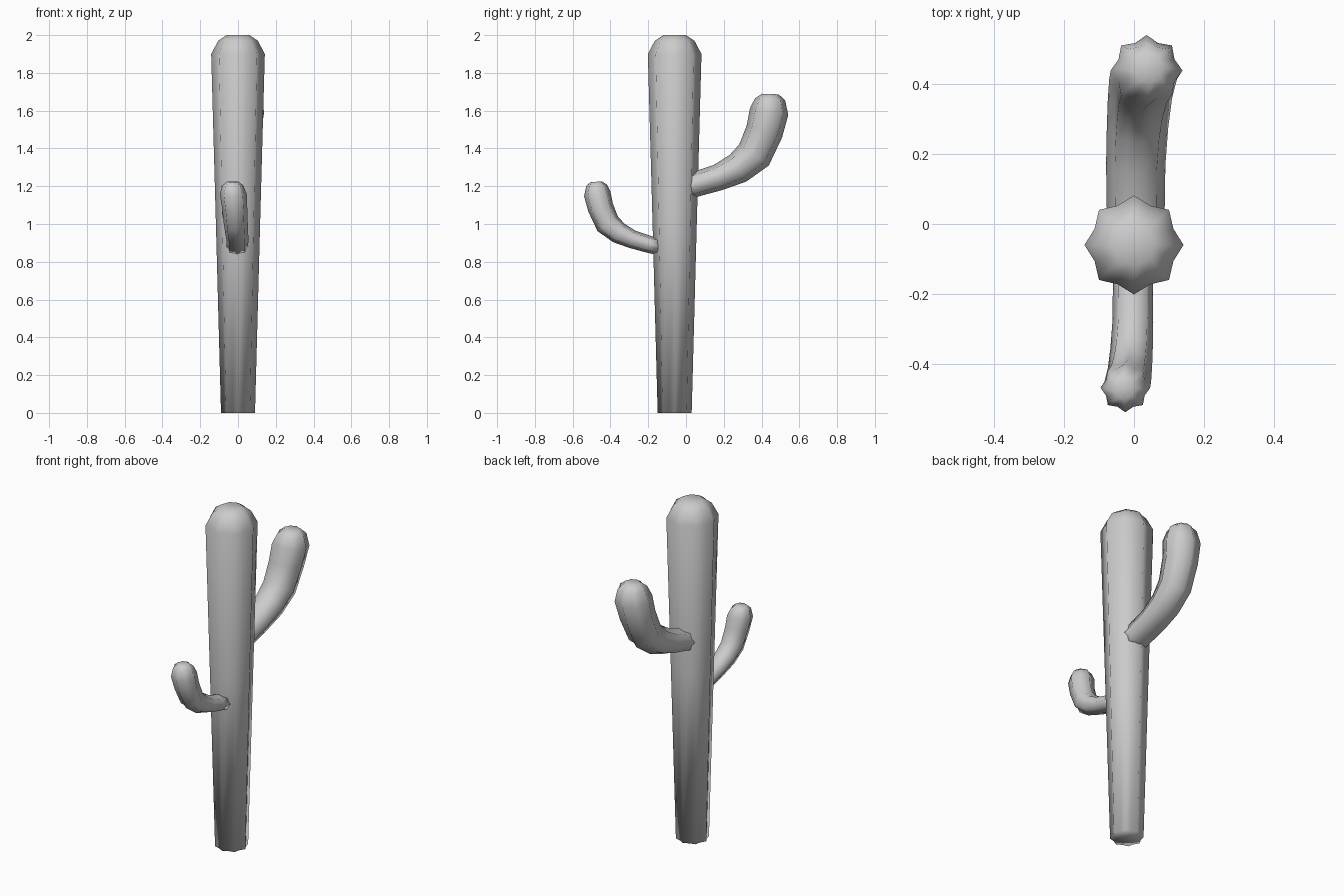
import bpy, bmesh
from math import cos, sin, pi
from mathutils import Vector

if "Cube" in bpy.data.objects:
    bpy.data.objects.remove(bpy.data.objects["Cube"])

RIBS = 8


def ribbed_tube(name, rings):
    """Loft star-shaped rings: (centre, side radius, depth radius, valley ratio)."""
    bm = bmesh.new()
    loops = []
    n = len(rings)
    for i, (c, rx, rd, valley) in enumerate(rings):
        a = rings[max(i - 1, 0)][0]
        b = rings[min(i + 1, n - 1)][0]
        t = Vector(b) - Vector(a)
        t.x = 0
        t.normalize()
        side = Vector((1, 0, 0))
        depth = t.cross(side)
        loop = []
        for k in range(RIBS * 2):
            ang = pi * k / RIBS
            f = valley if k % 2 else 1.0
            loop.append(bm.verts.new(Vector(c) + side * (cos(ang) * rx * f)
                                     + depth * (sin(ang) * rd * f)))
        loops.append(loop)
    m = RIBS * 2
    for lo, hi in zip(loops, loops[1:]):
        for k in range(m):
            bm.faces.new((lo[k], lo[(k + 1) % m], hi[(k + 1) % m], hi[k]))
    # end caps as triangle fans
    for loop, ring in ((loops[0], rings[0]), (loops[-1], rings[-1])):
        mid = bm.verts.new(ring[0])
        for k in range(m):
            bm.faces.new((loop[k], loop[(k + 1) % m], mid))
    bmesh.ops.recalc_face_normals(bm, faces=bm.faces)
    me = bpy.data.meshes.new(name)
    bm.to_mesh(me)
    bm.free()
    me.shade_smooth()
    ob = bpy.data.objects.new(name, me)
    bpy.context.collection.objects.link(ob)
    return ob


# trunk: widens upward, then closes in a rounded crown
trunk = [(0, .09, .87), (1.0, .117, .86), (1.9, .142, .86), (1.97, .105, .88), (2.0, .06, .92)]
ribbed_tube("trunk", [((0, -.06, z), r, r, v) for z, r, v in trunk])

# arm: x, y, z, side radius, depth radius
path = [
    (.005, -.03, 1.19, .083, .065),
    (.005, .04, 1.207, .083, .066),
    (.005, .17, 1.246, .085, .070),
    (.010, .275, 1.295, .088, .083),
    (.017, .360, 1.365, .092, .096),
    (.026, .415, 1.490, .097, .099),
    (.036, .440, 1.595, .103, .103),
    (.040, .445, 1.660, .080, .080),
    (.040, .446, 1.688, .045, .045),
]
big = ribbed_tube("large_arm", [((x, y, z), rx, rd, .84) for x, y, z, rx, rd in path])

# small arm: turned and scaled copy on the front
small = bpy.data.objects.new("small_arm", big.data.copy())
bpy.context.collection.objects.link(small)
small.rotation_euler.z = pi
small.scale = (.69, .69, .69)
small.location = (0, -.166, .059)
